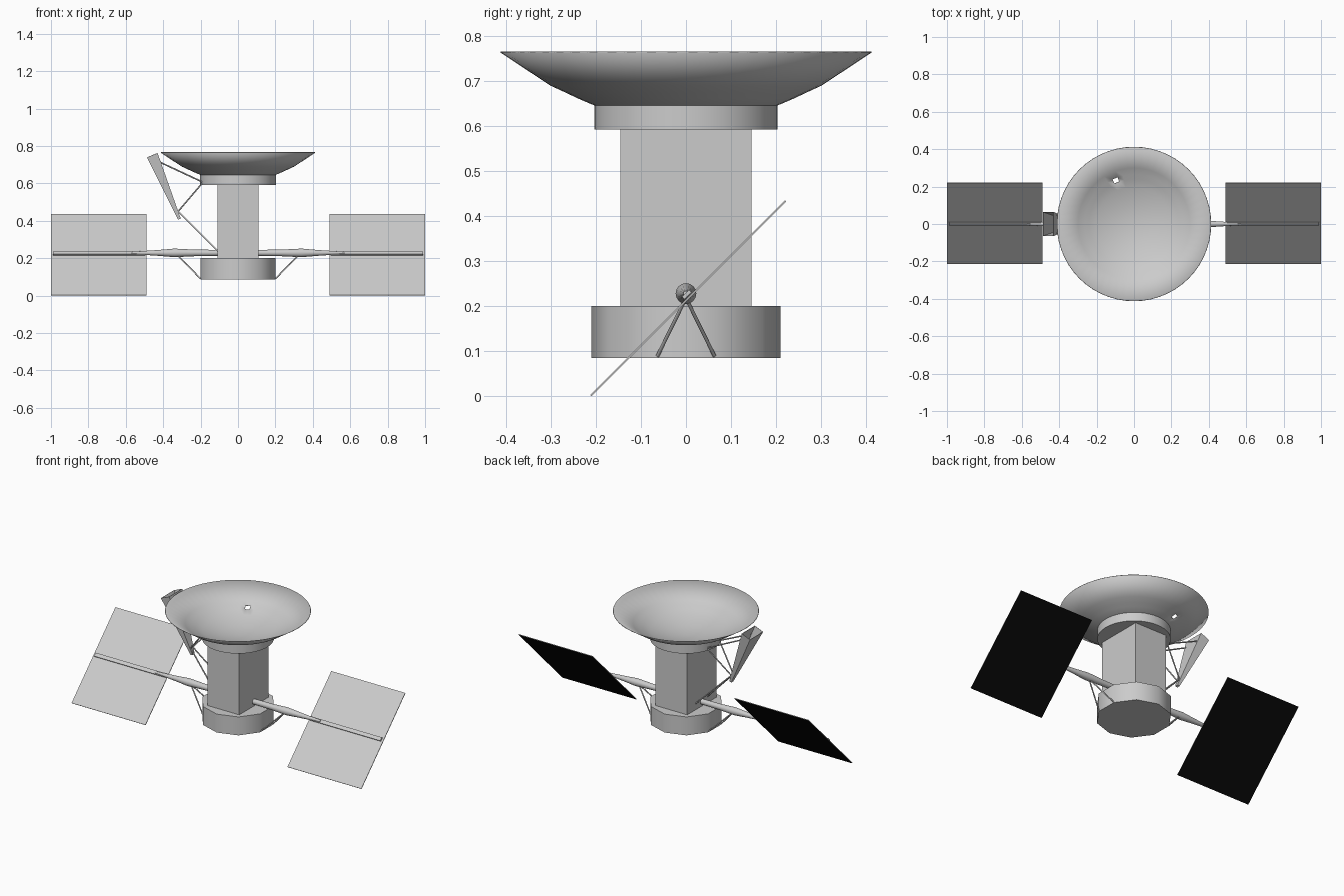
import bpy, bmesh, math
from mathutils import Vector, Matrix

if "Cube" in bpy.data.objects:
    bpy.data.objects.remove(bpy.data.objects["Cube"])


def material(name, value):
    m = bpy.data.materials.new(name)
    m.use_nodes = True
    colour = (value, value, value, 1)
    m.diffuse_color = colour
    m.node_tree.nodes["Principled BSDF"].inputs["Base Color"].default_value = colour
    return m


GREY = material("light grey", 0.6)
BLACK = material("black", 0.003)


def finish(name, bm, smooth=None, fix_normals=True):
    if fix_normals:
        bmesh.ops.recalc_face_normals(bm, faces=bm.faces)
    mesh = bpy.data.meshes.new(name)
    bm.to_mesh(mesh)
    bm.free()
    mesh.materials.append(GREY)
    obj = bpy.data.objects.new(name, mesh)
    bpy.context.collection.objects.link(obj)
    if smooth:
        bpy.ops.object.select_all(action='DESELECT')
        bpy.context.view_layer.objects.active = obj
        obj.select_set(True)
        bpy.ops.object.shade_smooth_by_angle(angle=math.radians(smooth))
    return obj


def box(name, size, centre, tilt=0):
    bm = bmesh.new()
    bmesh.ops.create_cube(bm, size=1)
    bmesh.ops.scale(bm, vec=size, verts=bm.verts)
    bm.transform(Matrix.Translation(centre) @ Matrix.Rotation(tilt, 4, 'X'))
    return finish(name, bm)


def lathe(profile, steps, start=0):
    """Spin (radius, height) points about z."""
    bm = bmesh.new()
    pts = [Vector((r * math.cos(start), r * math.sin(start), z)) for r, z in profile]
    verts = [bm.verts.new(p) for p in pts]
    edges = [bm.edges.new(pair) for pair in zip(verts, verts[1:])]
    bmesh.ops.spin(bm, geom=verts + edges, cent=(0, 0, 0), axis=(0, 0, 1),
                   angle=math.tau, steps=steps)
    bmesh.ops.remove_doubles(bm, verts=bm.verts, dist=0.0005)
    return bm


def strut(name, a, b, radius=0.004):
    a, b = Vector(a), Vector(b)
    bm = bmesh.new()
    bmesh.ops.create_cone(bm, cap_ends=True, segments=8, radius1=radius,
                          radius2=radius, depth=(b - a).length)
    turn = (b - a).to_track_quat('Z', 'Y').to_matrix().to_4x4()
    bm.transform(Matrix.Translation((a + b) / 2) @ turn)
    finish(name, bm, 50)


# Central body, ten-sided base and collar under the dish
box("body", (0.22, 0.29, 0.42), (0, 0, 0.40))
base = lathe([(0, 0.085), (0.21, 0.085), (0.21, 0.2), (0, 0.2)], 10, math.pi / 2)
finish("base_drum", base, 40)
collar = lathe([(0, 0.592), (0.203, 0.592), (0.203, 0.646)], 48)
finish("dish_collar", collar, 40)

# Open dish with one small opening
dish = lathe([(0, 0.612), (0.1, 0.622), (0.2, 0.646), (0.24, 0.663), (0.265, 0.675),
              (0.3, 0.691), (0.412, 0.765)], 56)
spot = Vector((-0.105, 0.228, 0.668))
hole = min(dish.faces, key=lambda f: (f.calc_center_median() - spot).length)
bmesh.ops.delete(dish, geom=[hole], context='FACES')
dish_obj = finish("dish", dish, 40)
shell = dish_obj.modifiers.new("thickness", 'SOLIDIFY')
shell.thickness = 0.003
shell.offset = 0

# Solar wings, booms and braces on both sides
for side, s in (("left", 1), ("right", -1)):
    panel = box(side + "_solar_panel", (0.51, 0.612, 0.004),
                (s * 0.745, 0.005, 0.2178), math.pi / 4)
    panel.data.materials.append(BLACK)
    for f in panel.data.polygons:
        if f.normal.z < -0.5 and f.normal.y > 0.5:
            f.material_index = 1
    box(side + "_panel_spar", (0.49, 0.022, 0.008), (s * 0.743, 0.002, 0.226), math.pi / 4)
    boom = lathe([(0, 0.1), (0.016, 0.1), (0.018, 0.24), (0.023, 0.34),
                  (0.016, 0.42), (0.006, 0.57), (0, 0.57)], 16)
    boom.transform(Matrix.Translation((0, 0, 0.228)) @ Matrix.Rotation(s * math.pi / 2, 4, 'Y'))
    finish(side + "_boom", boom, 40)
    for end, e in (("front", -1), ("back", 1)):
        strut(f"{side}_{end}_brace", (s * 0.2, e * 0.063, 0.09), (s * 0.325, 0, 0.218))

# Hollow feed horn: a square funnel, wide end up
horn = bmesh.new()
loops = []
for xa, za, xb, zb, w in ((-0.32, 0.406, -0.306, 0.411, 0.01),
                          (-0.487, 0.738, -0.43, 0.762, 0.065)):
    corners = [(xa, -w, za), (xb, -w, zb), (xb, w, zb), (xa, w, za)]
    loops.append([horn.verts.new(c) for c in corners])
horn.faces.new(loops[0])
for i in range(4):
    j = (i + 1) % 4
    horn.faces.new((loops[0][i], loops[0][j], loops[1][j], loops[1][i]))
horn_obj = finish("horn", horn)
wall = horn_obj.modifiers.new("thickness", 'SOLIDIFY')
wall.thickness = 0.003

# Struts that carry the horn
for end, e in (("front", -1), ("back", 1)):
    strut(f"horn_{end}_upper_strut", (-0.192, e * 0.06, 0.608), (-0.415, e * 0.048, 0.712))
    strut(f"horn_{end}_middle_strut", (-0.192, e * 0.06, 0.6), (-0.32, e * 0.01, 0.45))
    strut(f"horn_{end}_lower_strut", (-0.105, e * 0.06, 0.235), (-0.32, e * 0.01, 0.45))
